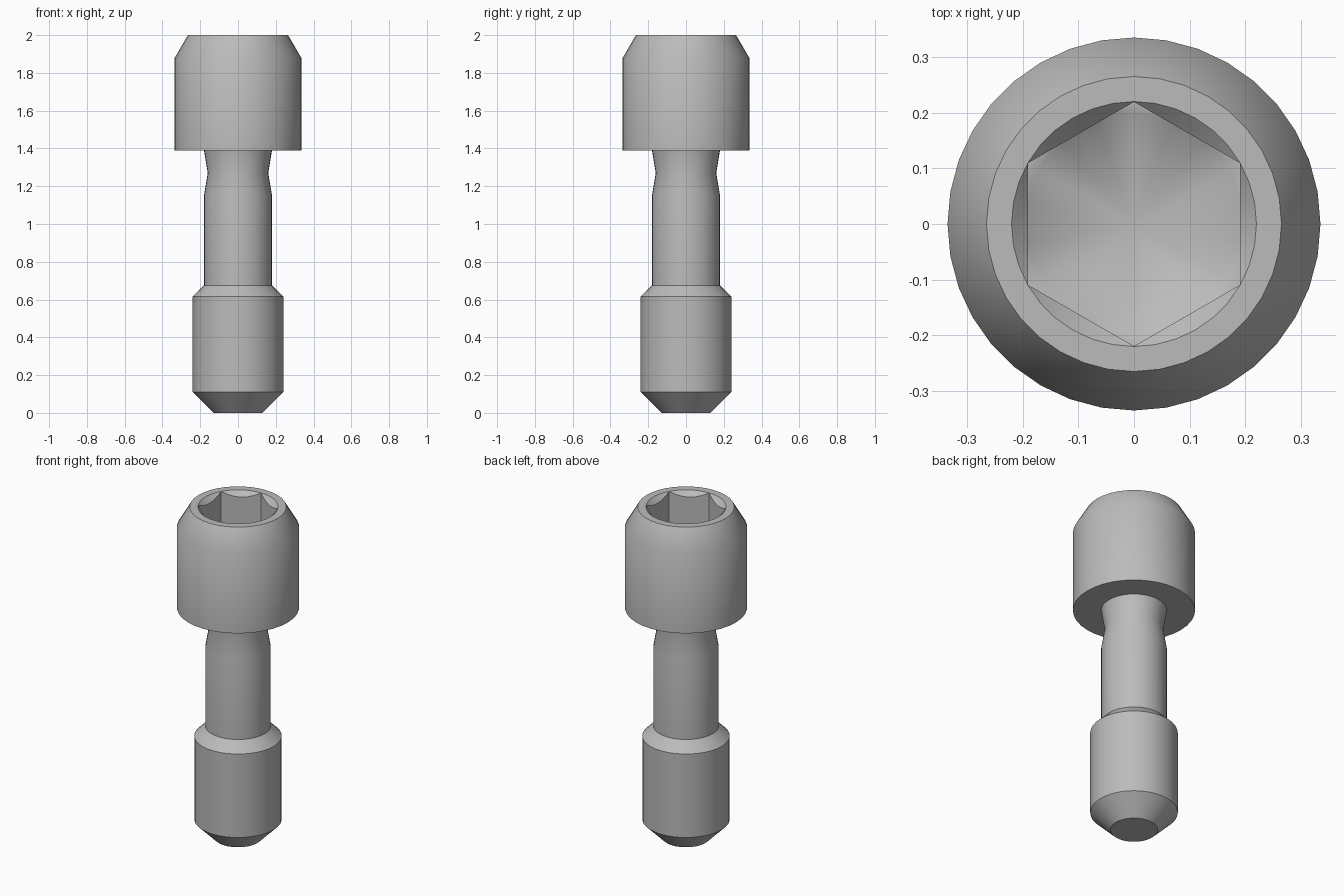
import bpy, bmesh, math

cube = bpy.data.objects.get("Cube")
if cube:
    bpy.data.objects.remove(cube, do_unlink=True)

SEGMENTS = 36
FLAT = 0.19        # hex socket centre-to-flat distance
RIM = 0.22         # socket mouth radius

steel = bpy.data.materials.new("grey_steel")
steel.use_nodes = True
grey = (0.5, 0.5, 0.5, 1)
steel.diffuse_color = grey
steel.node_tree.nodes["Principled BSDF"].inputs["Base Color"].default_value = grey


def circle(r, z):
    return lambda a: (r, z)


def hexagon(a):
    """Radius of the hex socket in direction a, flats facing +x and -x."""
    return FLAT / math.cos((a + math.pi / 6) % (math.pi / 3) - math.pi / 6)


def loft(name, rings, start_z, end_z):
    """Skin rings in order, closing both ends with a fan to the axis."""
    bm = bmesh.new()
    angles = [2 * math.pi * i / SEGMENTS for i in range(SEGMENTS)]
    loops = []
    for ring in rings:
        loop = []
        for a in angles:
            r, z = ring(a)
            loop.append(bm.verts.new((r * math.cos(a), r * math.sin(a), z)))
        loops.append(loop)
    start = bm.verts.new((0, 0, start_z))
    end = bm.verts.new((0, 0, end_z))
    for i in range(SEGMENTS):
        j = (i + 1) % SEGMENTS
        for low, high in zip(loops, loops[1:]):
            bm.faces.new((low[i], low[j], high[j], high[i]))
        bm.faces.new((start, loops[0][j], loops[0][i]))
        bm.faces.new((end, loops[-1][i], loops[-1][j]))
    bmesh.ops.recalc_face_normals(bm, faces=bm.faces)
    mesh = bpy.data.meshes.new(name)
    bm.to_mesh(mesh)
    bm.free()
    mesh.materials.append(steel)
    obj = bpy.data.objects.new(name, mesh)
    bpy.context.collection.objects.link(obj)
    bpy.ops.object.select_all(action='DESELECT')
    obj.select_set(True)
    bpy.context.view_layer.objects.active = obj
    bpy.ops.object.shade_smooth_by_angle(angle=math.radians(33))
    return obj


# Outside: chamfered tip, wide end, necked shank, head with bevelled top
outside = [(0.13, 0), (0.24, 0.11), (0.24, 0.615), (0.18, 0.675),
           (0.18, 1.15), (0.16, 1.27), (0.18, 1.39), (0.335, 1.39),
           (0.335, 1.88), (0.265, 2), (RIM, 2)]
rings = [circle(r, z) for r, z in outside]

# Hex socket: countersunk mouth, straight walls, drilled conical bottom
rings += [lambda a: (hexagon(a), 2 - (RIM - hexagon(a))),
          lambda a: (hexagon(a), 1.7),
          lambda a: (min(hexagon(a), 0.199), 1.699)]

loft("socket_screw", rings, 0, 1.585)
